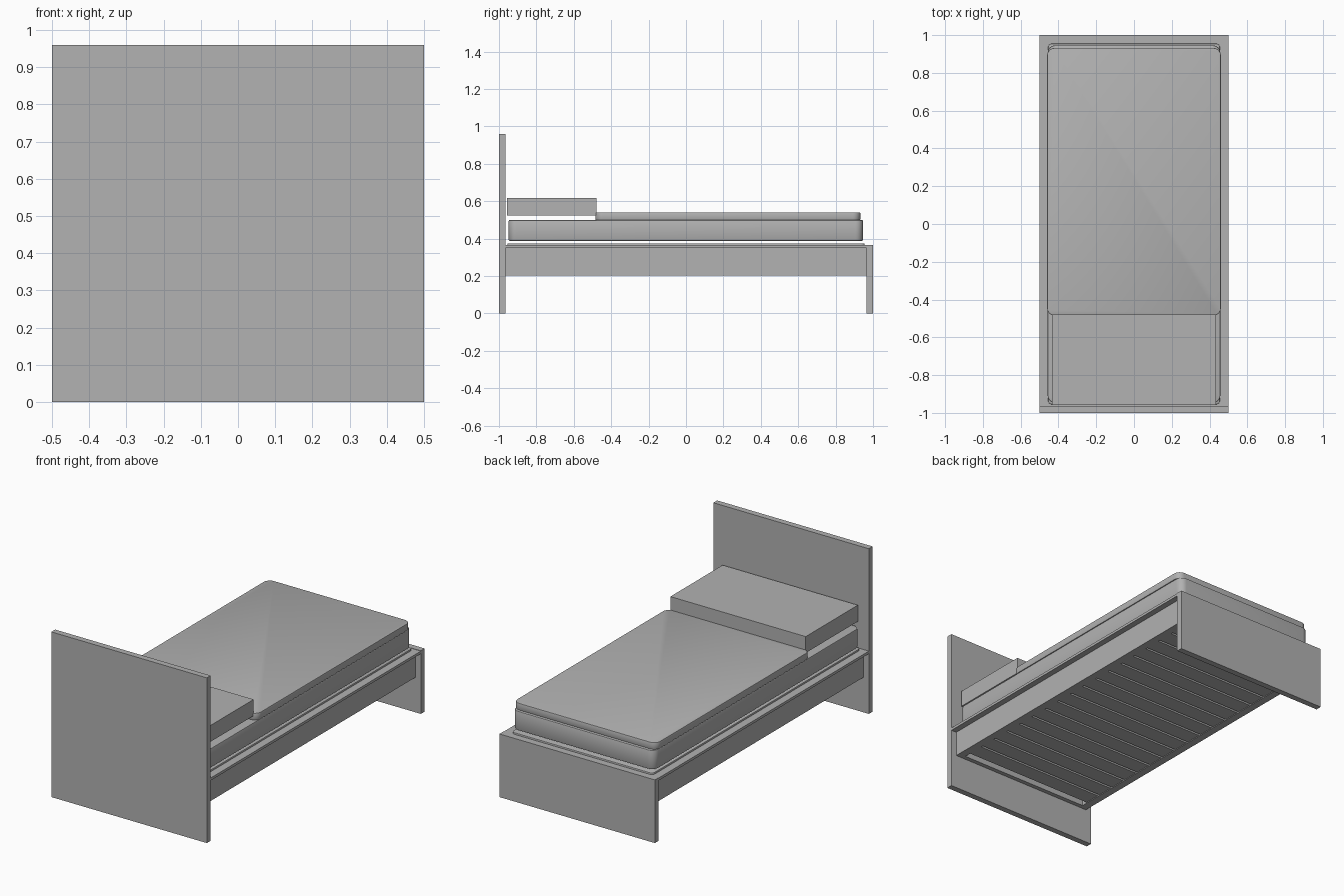
import bpy
import bmesh
import math

default = bpy.data.objects.get("Cube")
if default:
    bpy.data.objects.remove(default, do_unlink=True)

grey = bpy.data.materials.new("plain_grey")
grey.use_nodes = True
colour = (0.445, 0.445, 0.445, 1)
grey.diffuse_color = colour
grey.node_tree.nodes["Principled BSDF"].inputs["Base Color"].default_value = colour


def box(name, x, y, z, corner=0.0, edge=0.0):
    """Box between (min, max) ranges; corner rounds upright edges, edge softens the rims."""
    bm = bmesh.new()
    bmesh.ops.create_cube(bm, size=1)
    for v in bm.verts:
        for axis, (low, high) in enumerate((x, y, z)):
            v.co[axis] = high if v.co[axis] > 0 else low
    if corner:
        upright = [e for e in bm.edges
                   if abs(e.verts[0].co.z - e.verts[1].co.z) > 1e-4]
        bmesh.ops.bevel(bm, geom=upright, offset=corner, segments=6,
                        profile=0.5, affect='EDGES')
    if edge:
        rims = [e for e in bm.edges
                if abs(e.verts[0].co.z - e.verts[1].co.z) < 1e-4]
        bmesh.ops.bevel(bm, geom=rims, offset=edge, segments=2,
                        profile=0.5, affect='EDGES')
    mesh = bpy.data.meshes.new(name)
    bm.to_mesh(mesh)
    bm.free()
    mesh.materials.append(grey)
    obj = bpy.data.objects.new(name, mesh)
    bpy.context.collection.objects.link(obj)
    if corner:
        bpy.ops.object.select_all(action='DESELECT')
        obj.select_set(True)
        bpy.context.view_layer.objects.active = obj
        bpy.ops.object.shade_smooth_by_angle(angle=math.radians(35))
    return obj


def mirrored(low, high, side):
    return tuple(sorted((side * low, side * high)))


# End boards
box("headboard", (-0.5, 0.5), (-1, -0.965), (0, 0.96))
box("footboard", (-0.5, 0.5), (0.965, 1), (0, 0.367))

# Rails and overhanging ledges, long sides then ends
for side, label in ((1, "left"), (-1, "right")):
    box(label + "_rail", mirrored(0.42, 0.465, side), (-0.965, 0.965), (0.203, 0.353))
    box(label + "_ledge", mirrored(0.42, 0.5, side), (-0.965, 0.965), (0.35, 0.365))
for side, label in ((1, "foot"), (-1, "head")):
    box(label + "_cross_rail", (-0.42, 0.42), mirrored(0.94, 0.965, side), (0.203, 0.353))
    box(label + "_ledge", (-0.42, 0.42), mirrored(0.92, 0.965, side), (0.35, 0.365))

# Slats across the underside
count = 17
start, end = -0.905, 0.935
pitch = (end - start) / count
for i in range(count):
    y = start + i * pitch
    box(f"slat_{i + 1}", (-0.425, 0.425), (y, y + pitch * 0.88), (0.207, 0.227))

# Mattress base, mattress and bedding
box("mattress_base", (-0.455, 0.455), (-0.955, 0.955), (0.355, 0.375), 0.02, 0.004)
box("mattress", (-0.457, 0.457), (-0.948, 0.946), (0.388, 0.5), 0.04, 0.006)
box("blanket", (-0.46, 0.46), (-0.485, 0.932), (0.499, 0.54), 0.04, 0.004)
box("pillow", (-0.435, 0.435), (-0.957, -0.478), (0.523, 0.618))
